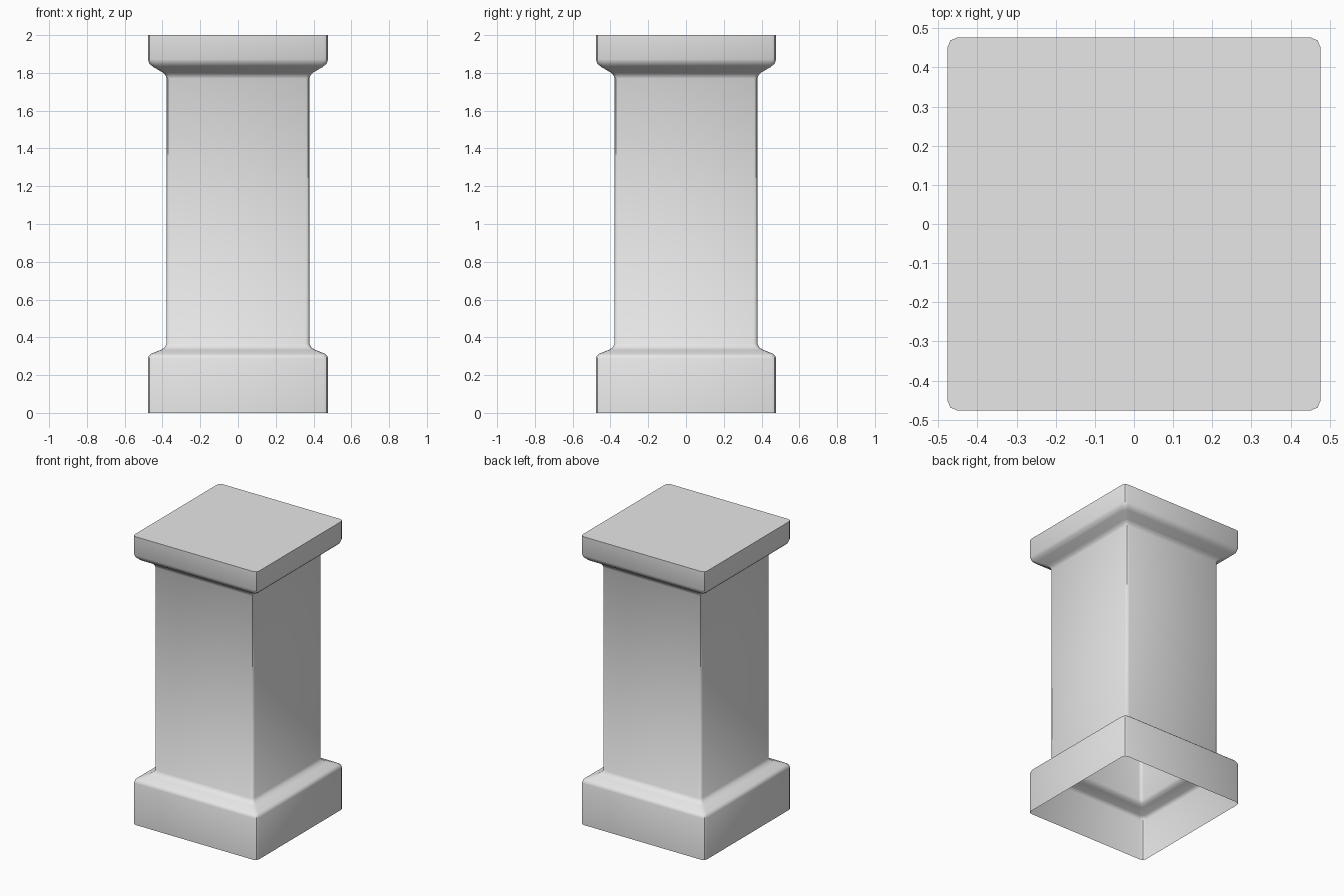
import bpy
import bmesh
from math import cos, sin, pi, radians

cube = bpy.data.objects.get("Cube")
if cube:
    bpy.data.objects.remove(cube, do_unlink=True)

# Stone colour
stone = bpy.data.materials.new("grey_stone")
stone.use_nodes = True
grey = (0.8, 0.8, 0.8, 1.0)
stone.diffuse_color = grey
stone.node_tree.nodes["Principled BSDF"].inputs["Base Color"].default_value = grey

# Half width and height, from the plinth up to the capital
PROFILE = [
    (0.477, 0.0), (0.477, 0.288), (0.472, 0.303), (0.460, 0.313),
    (0.410, 0.333), (0.390, 0.345), (0.378, 0.365),
    (0.378, 1.770), (0.384, 1.788), (0.400, 1.803),
    (0.450, 1.832), (0.470, 1.850), (0.477, 1.872), (0.477, 2.0),
]
CORNER_STEPS = 2


def rounded_square(bm, half, z):
    """One ring of the pillar, with small rounded corners."""
    radius = half * 0.055
    ring = []
    for corner in range(4):
        mid = pi / 4 + corner * pi / 2
        cx = (half - radius) * (1 if cos(mid) > 0 else -1)
        cy = (half - radius) * (1 if sin(mid) > 0 else -1)
        for step in range(CORNER_STEPS + 1):
            a = corner * pi / 2 + step / CORNER_STEPS * pi / 2
            ring.append(bm.verts.new((cx + radius * cos(a), cy + radius * sin(a), z)))
    return ring


# Hollow pillar, closed on top and open underneath
bm = bmesh.new()
rings = [rounded_square(bm, half, z) for half, z in PROFILE]
for low, high in zip(rings, rings[1:]):
    for i in range(len(low)):
        j = (i + 1) % len(low)
        bm.faces.new((low[i], low[j], high[j], high[i]))
bm.faces.new(rings[-1])

mesh = bpy.data.meshes.new("pillar")
bm.to_mesh(mesh)
bm.free()
mesh.materials.append(stone)
pillar = bpy.data.objects.new("pillar", mesh)
bpy.context.collection.objects.link(pillar)

# Smooth mouldings with crisp corners
bpy.ops.object.select_all(action="DESELECT")
pillar.select_set(True)
bpy.context.view_layer.objects.active = pillar
bpy.ops.object.shade_smooth_by_angle(angle=radians(40))
